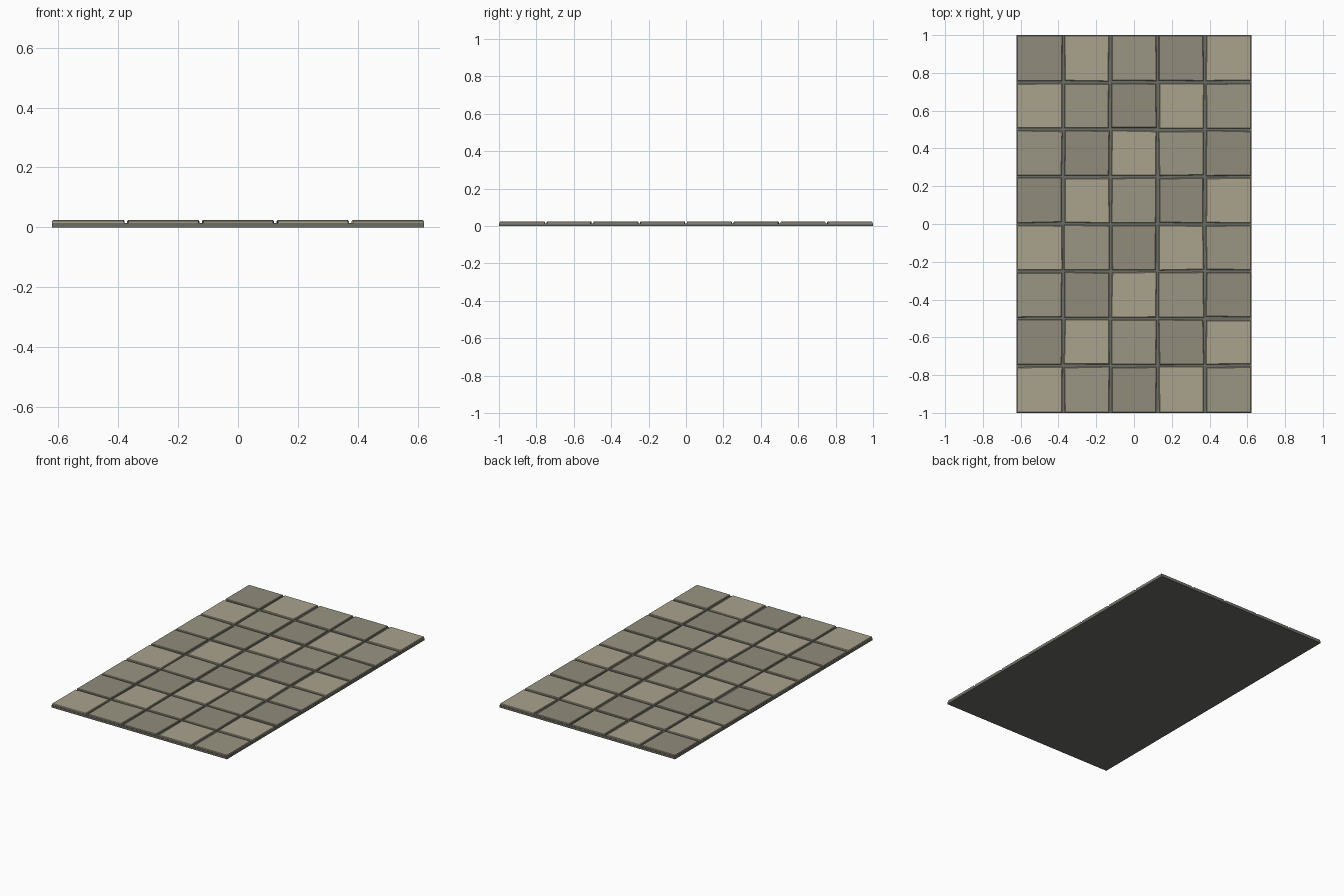
import bpy, bmesh, random

if "Cube" in bpy.data.objects:
    bpy.data.objects.remove(bpy.data.objects["Cube"])

random.seed(4)
COLS, ROWS, PITCH = 5, 8, 0.25
HALF_X, HALF_Y = 0.622, 1.0
BASE_TOP, TILE_TOP, CHAMFER = 0.014, 0.024, 0.003


def material(name, rgb):
    m = bpy.data.materials.new(name)
    m.diffuse_color = (*rgb, 1)
    m.use_nodes = True
    m.node_tree.nodes["Principled BSDF"].inputs["Base Color"].default_value = m.diffuse_color
    return m


def make_object(name, bm, mat):
    mesh = bpy.data.meshes.new(name)
    bmesh.ops.recalc_face_normals(bm, faces=bm.faces)
    bm.to_mesh(mesh)
    bm.free()
    mesh.materials.append(mat)
    ob = bpy.data.objects.new(name, mesh)
    bpy.context.collection.objects.link(ob)
    return ob


def loft(rings):
    """Closed solid through a stack of four-cornered rings."""
    bm = bmesh.new()
    loops = [[bm.verts.new(p) for p in r] for r in rings]
    for a, b in zip(loops, loops[1:]):
        for i in range(4):
            j = (i + 1) % 4
            bm.faces.new((a[i], a[j], b[j], b[i]))
    bm.faces.new(loops[0][::-1])
    bm.faces.new(loops[-1])
    return bm


SIGNS = [(-1, -1), (1, -1), (1, 1), (-1, 1)]
grout = material("grout", (0.15, 0.155, 0.13))
stones = [material("stone_light", (0.40, 0.36, 0.27)),
          material("stone_mid", (0.32, 0.30, 0.23)),
          material("stone_dark", (0.28, 0.265, 0.20))]

# Mortar bed
make_object("mortar_bed", loft([[(sx * HALF_X, sy * HALF_Y, z) for sx, sy in SIGNS]
                                for z in (0, BASE_TOP)]), grout)

# Slightly irregular paving tiles with chamfered tops
for row in range(ROWS):
    for col in range(COLS):
        cx = (col - (COLS - 1) / 2) * PITCH
        cy = (row - (ROWS - 1) / 2) * PITCH
        corners = []
        for sx, sy in SIGNS:
            x = cx + sx * (PITCH / 2 - random.uniform(0.004, 0.010))
            y = cy + sy * (PITCH / 2 - random.uniform(0.004, 0.010))
            # outer tiles stay flush with the slab edge
            if abs(x) > 0.6:
                x = (HALF_X - 0.001) * (1 if x > 0 else -1)
            if abs(y) > 0.98:
                y = (HALF_Y - 0.003) * (1 if y > 0 else -1)
            corners.append((x, y))
        rings = [[(x, y, z) for x, y in corners]
                 for z in (BASE_TOP - 0.002, TILE_TOP - CHAMFER)]
        rings.append([(x - sx * CHAMFER, y - sy * CHAMFER, TILE_TOP)
                      for (x, y), (sx, sy) in zip(corners, SIGNS)])
        make_object(f"tile_{row}_{col}", loft(rings), stones[(col - row) % 3])
